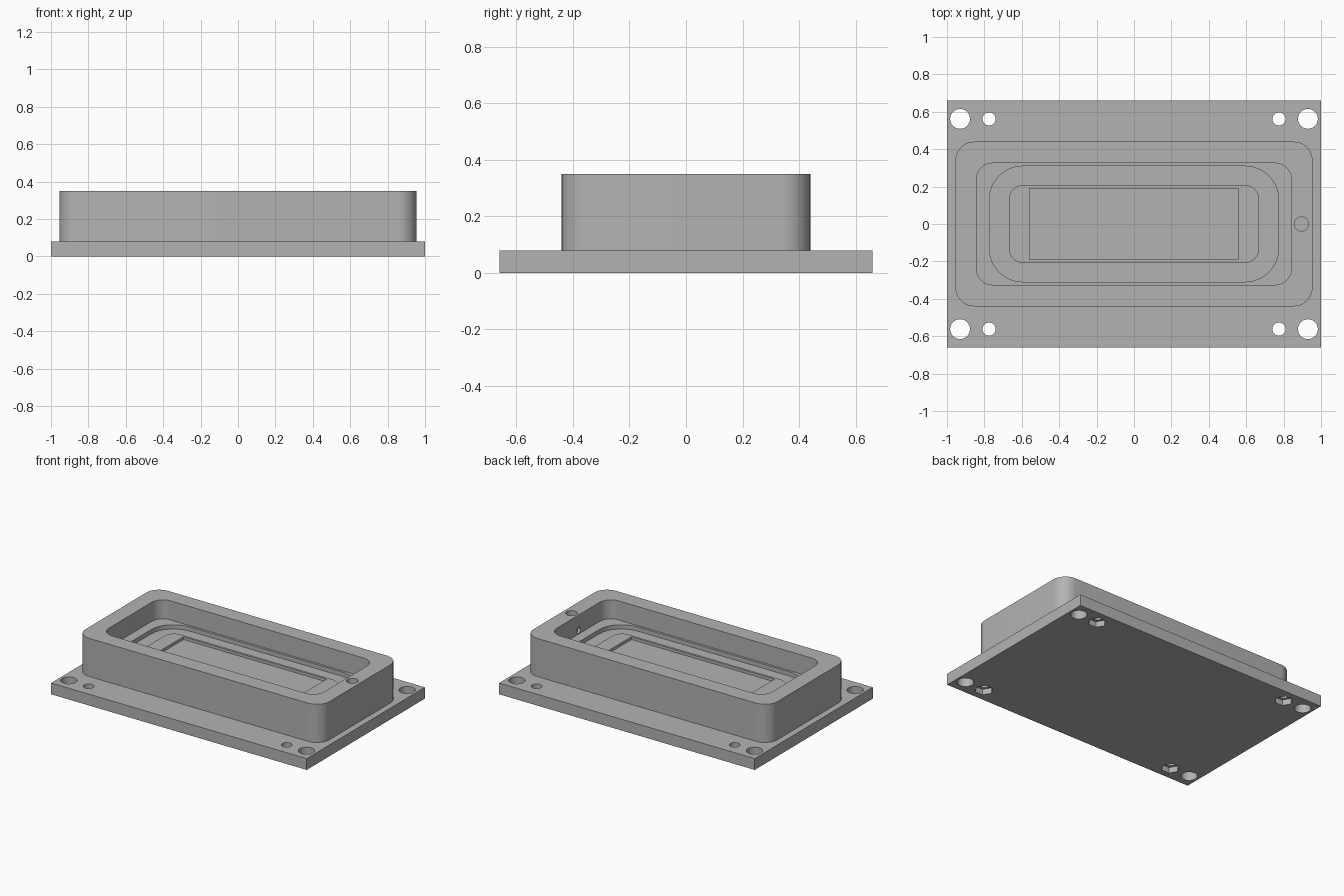
import bpy, bmesh, math

cube = bpy.data.objects.get("Cube")
if cube:
    bpy.data.objects.remove(cube, do_unlink=True)

grey = bpy.data.materials.new("plain grey")
grey.use_nodes = True
colour = (0.45, 0.45, 0.45, 1)
grey.diffuse_color = colour
grey.node_tree.nodes["Principled BSDF"].inputs["Base Color"].default_value = colour


def prism(name, outline, z0, z1):
    """Extrude a flat outline from z0 to z1."""
    bm = bmesh.new()
    face = bm.faces.new([bm.verts.new((x, y, z0)) for x, y in outline])
    top = bmesh.ops.extrude_face_region(bm, geom=[face])["geom"]
    verts = [v for v in top if isinstance(v, bmesh.types.BMVert)]
    bmesh.ops.translate(bm, verts=verts, vec=(0, 0, z1 - z0))
    bmesh.ops.recalc_face_normals(bm, faces=bm.faces)
    mesh = bpy.data.meshes.new(name)
    bm.to_mesh(mesh)
    bm.free()
    mesh.materials.append(grey)
    obj = bpy.data.objects.new(name, mesh)
    bpy.context.collection.objects.link(obj)
    return obj


def rounded(hx, hy, r, steps=12):
    """Rounded rectangle outline from half sizes and corner radius."""
    points = []
    for q, (sx, sy) in enumerate([(1, 1), (-1, 1), (-1, -1), (1, -1)]):
        for i in range(steps + 1):
            a = math.pi / 2 * (q + i / steps)
            points.append((sx * (hx - r) + r * math.cos(a),
                           sy * (hy - r) + r * math.sin(a)))
    return points


def rectangle(hx, hy):
    return [(hx, hy), (-hx, hy), (-hx, -hy), (hx, -hy)]


def circle(x, y, r, n=32):
    return [(x + r * math.cos(math.tau * i / n), y + r * math.sin(math.tau * i / n))
            for i in range(n)]


def combine(target, tool, operation="DIFFERENCE"):
    """Apply a boolean and discard the tool."""
    tool.hide_render = True
    mod = target.modifiers.new("cut", "BOOLEAN")
    mod.operation = operation
    mod.solver = "EXACT"
    mod.object = tool
    bpy.ops.object.select_all(action="DESELECT")
    bpy.context.view_layer.objects.active = target
    target.select_set(True)
    bpy.ops.object.modifier_apply(modifier=mod.name)
    bpy.data.objects.remove(tool, do_unlink=True)


# Base plate with corner holes and hexagonal nut pockets underneath
plate = prism("base_plate", rectangle(1, 0.66), 0, 0.08)
for sx in (-1, 1):
    for sy in (-1, 1):
        y = sy * 0.562
        combine(plate, prism("mount_hole", circle(sx * 0.93, y, 0.053), -0.1, 0.2))
        combine(plate, prism("bolt_hole", circle(sx * 0.775, y, 0.035), -0.1, 0.2))
        combine(plate, prism("nut_pocket", circle(sx * 0.775, y, 0.06, 6), -0.1, 0.04))

# Raised housing with a stepped cavity
housing = prism("housing", rounded(0.955, 0.44, 0.1), 0.08, 0.35)
combine(housing, prism("cavity", rounded(0.842, 0.325, 0.085), 0.215, 0.5))
combine(housing, prism("seal_groove", rounded(0.773, 0.309, 0.178), 0.185, 0.5))
combine(housing, prism("inner_platform", rounded(0.668, 0.207, 0.073), 0.15, 0.2), "UNION")
combine(housing, prism("centre_recess", rectangle(0.56, 0.191), 0.18, 0.5))

# Port in the rim, joined to the cavity by a sideways bore
combine(housing, prism("port", circle(0.895, 0, 0.038), 0.215, 0.5))
bore = prism("port_bore", circle(0, 0, 0.022, 24), 0, 0.1)
bore.rotation_euler = (0, math.pi / 2, 0)
bore.location = (0.8, 0, 0.242)
bpy.context.view_layer.update()
combine(housing, bore)

# Smooth the curved walls and keep the edges sharp
for obj in (plate, housing):
    bpy.ops.object.select_all(action="DESELECT")
    bpy.context.view_layer.objects.active = obj
    obj.select_set(True)
    bpy.ops.object.shade_smooth_by_angle(angle=math.radians(30))
